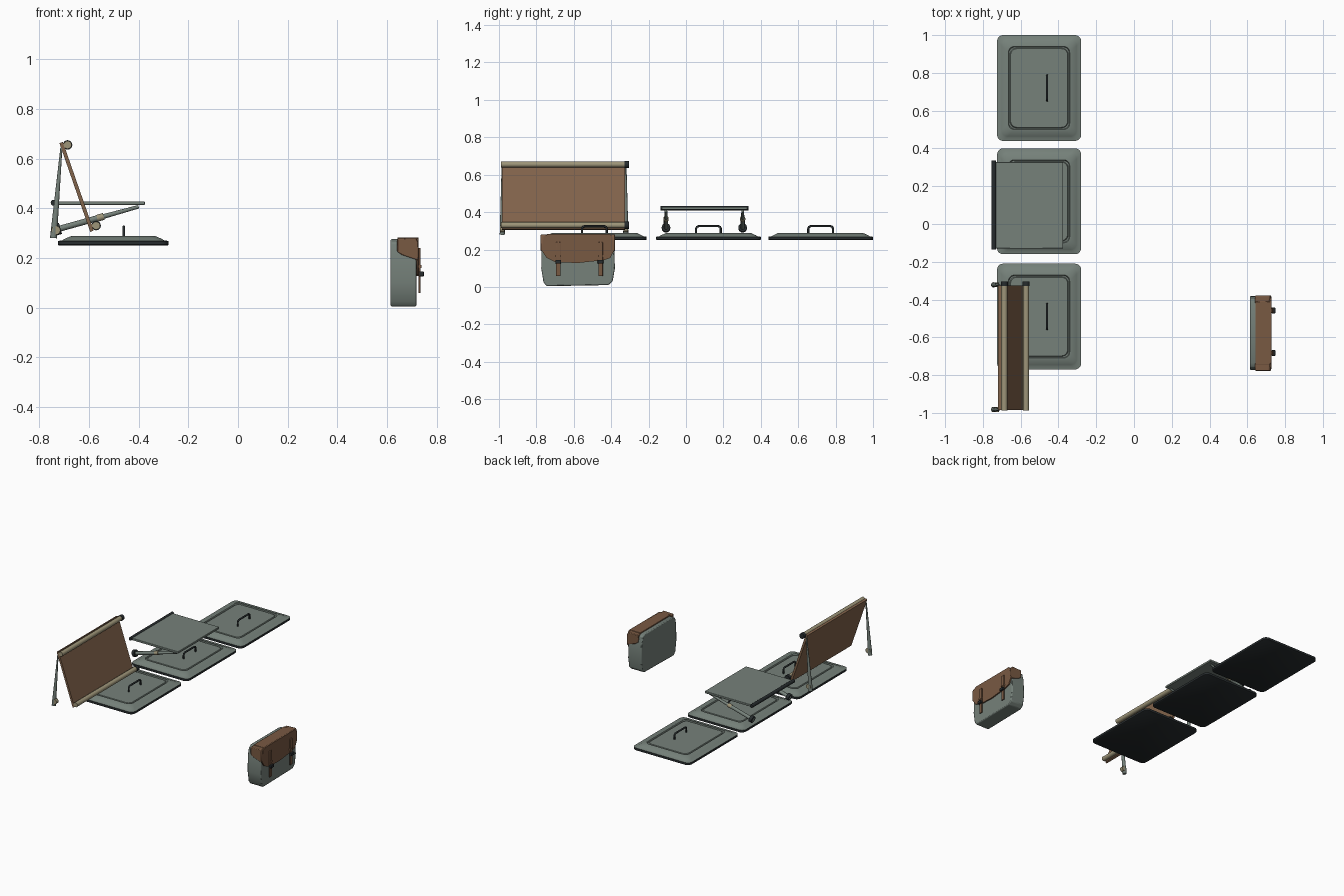
import bpy, bmesh, math
from mathutils import Vector

if "Cube" in bpy.data.objects:
    bpy.data.objects.remove(bpy.data.objects["Cube"])


def material(name, rgb):
    m = bpy.data.materials.new(name)
    m.use_nodes = True
    m.diffuse_color = (*rgb, 1)
    m.node_tree.nodes["Principled BSDF"].inputs["Base Color"].default_value = (*rgb, 1)
    return m


GREY = material("grey green", (0.18, 0.22, 0.195))
BLACK = material("near black", (0.02, 0.025, 0.027))
CANVAS = material("brown canvas", (0.22, 0.125, 0.07))
LEATHER = material("brown leather", (0.19, 0.10, 0.055))
OLIVE = material("pale olive", (0.34, 0.30, 0.19))
made = []


def finish(name, bm, mats, bevel=0):
    bmesh.ops.recalc_face_normals(bm, faces=bm.faces)
    me = bpy.data.meshes.new(name)
    bm.to_mesh(me)
    bm.free()
    ob = bpy.data.objects.new(name, me)
    bpy.context.scene.collection.objects.link(ob)
    for m in mats:
        me.materials.append(m)
    if bevel:
        mod = ob.modifiers.new("soft edges", "BEVEL")
        mod.width, mod.segments = bevel, 2
    made.append(ob)
    return ob


def box(name, lo, hi, mat, bevel=0):
    prism(name, [(lo[1], lo[2]), (hi[1], lo[2]), (hi[1], hi[2]), (lo[1], hi[2])],
          "x", lo[0], hi[0], mat, bevel)


def prism(name, pts, axis, c0, c1, mat, bevel=0):
    # polygon in the yz (axis x) or xz (axis y) plane, extruded along the axis
    bm = bmesh.new()
    place = (lambda a, b, c: (c, a, b)) if axis == "x" else (lambda a, b, c: (a, c, b))
    loops = [[bm.verts.new(place(a, b, c)) for a, b in pts] for c in (c0, c1)]
    bm.faces.new(loops[0])
    bm.faces.new(loops[1])
    bridge(bm, *loops)
    finish(name, bm, [mat], bevel)


def bridge(bm, a, b):
    n = len(a)
    return [bm.faces.new((a[i], a[(i + 1) % n], b[(i + 1) % n], b[i])) for i in range(n)]


def rod(name, p0, p1, r0, r1, mat, sides=16):
    p0, p1 = Vector(p0), Vector(p1)
    bm = bmesh.new()
    bmesh.ops.create_cone(bm, cap_ends=True, segments=sides, radius1=r0, radius2=r1,
                          depth=(p1 - p0).length)
    turn = (p1 - p0).to_track_quat("Z", "Y").to_matrix().to_4x4()
    turn.translation = (p0 + p1) / 2
    bm.transform(turn)
    finish(name, bm, [mat])


def rounded_rect(cx, cy, hx, hy, r, steps=5):
    pts = []
    for q, (sx, sy) in enumerate(((1, 1), (-1, 1), (-1, -1), (1, -1))):
        for k in range(steps + 1):
            a = math.pi / 2 * (q + k / steps)
            pts.append((cx + sx * (hx - r) + r * math.cos(a),
                        cy + sy * (hy - r) + r * math.sin(a)))
    return pts


# Hatches: stacked rounded rings with a recessed groove, plus a bent handle
RINGS = [(0.004, 0.25), (0, 0.253), (0, 0.268), (0.018, 0.271), (0.024, 0.275),
         (0.050, 0.287), (0.060, 0.288), (0.063, 0.281), (0.069, 0.281), (0.072, 0.287)]


def hatch(label, cy):
    bm = bmesh.new()
    loops = []
    for inset, z in RINGS:
        pts = rounded_rect(-0.5025, cy, 0.2225 - inset, 0.28 - inset, 0.032)
        loops.append([bm.verts.new((x, y, z)) for x, y in pts])
    bm.faces.new(loops[0]).material_index = 1
    bm.faces.new(loops[-1])
    for i in range(len(loops) - 1):
        for f in bridge(bm, loops[i], loops[i + 1]):
            f.material_index = 1 if i < 2 else 0
    finish(label + "_hatch", bm, [GREY, BLACK])

    cu = bpy.data.curves.new(label + "_handle", "CURVE")
    cu.dimensions = "3D"
    cu.bevel_depth, cu.bevel_resolution, cu.use_fill_caps = 0.006, 2, True
    sp = cu.splines.new("POLY")
    path = [(-0.066, 0.284), (-0.066, 0.312), (-0.062, 0.321), (-0.053, 0.325)]
    path += [(-y, z) for y, z in reversed(path)]
    sp.points.add(len(path) - 1)
    for p, (y, z) in zip(sp.points, path):
        p.co = (-0.46, cy + y, z, 1)
    cu.materials.append(BLACK)
    ob = bpy.data.objects.new(label + "_handle", cu)
    bpy.context.scene.collection.objects.link(ob)


for label, cy in (("front", -0.49), ("middle", 0.12), ("back", 0.72)):
    hatch(label, cy)

# Folding table: panel, hinge bar and two slanted legs
box("table_panel", (-0.735, -0.13, 0.413), (-0.375, 0.328, 0.428), GREY, 0.003)
rod("table_hinge_bar", (-0.742, -0.135, 0.422), (-0.742, 0.335, 0.422), 0.012, 0.012, BLACK)
for side, y in (("front", -0.107), ("back", 0.303)):
    foot, top = Vector((-0.735, y, 0.313)), Vector((-0.40, y, 0.406))

    def along(t):
        return foot.lerp(top, t)
    rod(side + "_table_leg", foot, along(0.56), 0.012, 0.012, GREY)
    rod(side + "_table_leg_tip", along(0.5), top, 0.010, 0.007, GREY)
    rod(side + "_table_leg_collar", along(0.50), along(0.58), 0.014, 0.014, OLIVE)
    rod(side + "_table_foot", foot, along(0.06), 0.023, 0.023, BLACK)

# Leaning screen: canvas sheet, two rails with end caps and two rear legs
prism("screen_sheet", [(-0.719, 0.662), (-0.705, 0.667), (-0.581, 0.310), (-0.595, 0.305)],
      "y", -0.985, -0.325, CANVAS)
for label, x, z in (("top", -0.686, 0.655), ("bottom", -0.571, 0.330)):
    rod(label + "_screen_rail", (x, -0.988, z), (x, -0.325, z), 0.016, 0.016, OLIVE)
    rod(label + "_rail_cap", (x, -0.328, z), (x, -0.305, z), 0.019, 0.019, BLACK)
    box(label + "_rail_clamp", (x - 0.022, -0.985, z - 0.006), (x, -0.328, z + 0.006), OLIVE)
for side, y in (("front", -0.982), ("back", -0.322)):
    rod(side + "_screen_leg", (-0.743, y, 0.28), (-0.711, y, 0.645), 0.014, 0.004, GREY)
    rod(side + "_screen_leg_foot", (-0.733, y - 0.012, 0.311), (-0.733, y + 0.012, 0.311),
        0.018, 0.018, OLIVE)

# Satchel body
prism("bag_body", [(-0.745, 0.004), (-0.415, 0.01), (-0.392, 0.03), (-0.380, 0.10),
                   (-0.384, 0.21), (-0.398, 0.268), (-0.425, 0.276), (-0.735, 0.276),
                   (-0.760, 0.262), (-0.772, 0.21), (-0.774, 0.10), (-0.762, 0.025)],
      "x", 0.614, 0.718, GREY, 0.006)

# Satchel flap: front sheet, top sheet and folded ends
prism("bag_flap_front", [(-0.768, 0.19), (-0.745, 0.155), (-0.70, 0.133), (-0.58, 0.128),
                         (-0.44, 0.143), (-0.405, 0.155), (-0.383, 0.20), (-0.392, 0.268),
                         (-0.405, 0.282), (-0.735, 0.282), (-0.762, 0.268)],
      "x", 0.714, 0.727, LEATHER)
box("bag_flap_top", (0.642, -0.745, 0.270), (0.722, -0.41, 0.283), LEATHER, 0.003)
for side, y0, y1 in (("front", -0.777, -0.735), ("back", -0.42, -0.379)):
    prism(side + "_bag_flap_end", [(0.641, 0.225), (0.660, 0.212), (0.726, 0.19),
                                   (0.726, 0.262), (0.716, 0.281), (0.641, 0.278)],
          "y", y0, y1, LEATHER, 0.004)

# Satchel straps and buckles
for side, y in (("front", -0.683), ("back", -0.457)):
    box(side + "_bag_strap", (0.727, y - 0.012, 0.058), (0.735, y + 0.012, 0.24), LEATHER, 0.002)
    box(side + "_bag_buckle", (0.730, y - 0.016, 0.125), (0.748, y + 0.016, 0.145), BLACK, 0.003)
    box(side + "_bag_strap_loop", (0.722, y - 0.014, 0.16), (0.738, y + 0.014, 0.172), LEATHER)

bpy.ops.object.select_all(action="DESELECT")
for ob in made:
    ob.select_set(True)
bpy.context.view_layer.objects.active = made[0]
bpy.ops.object.shade_smooth_by_angle(angle=math.radians(35))
